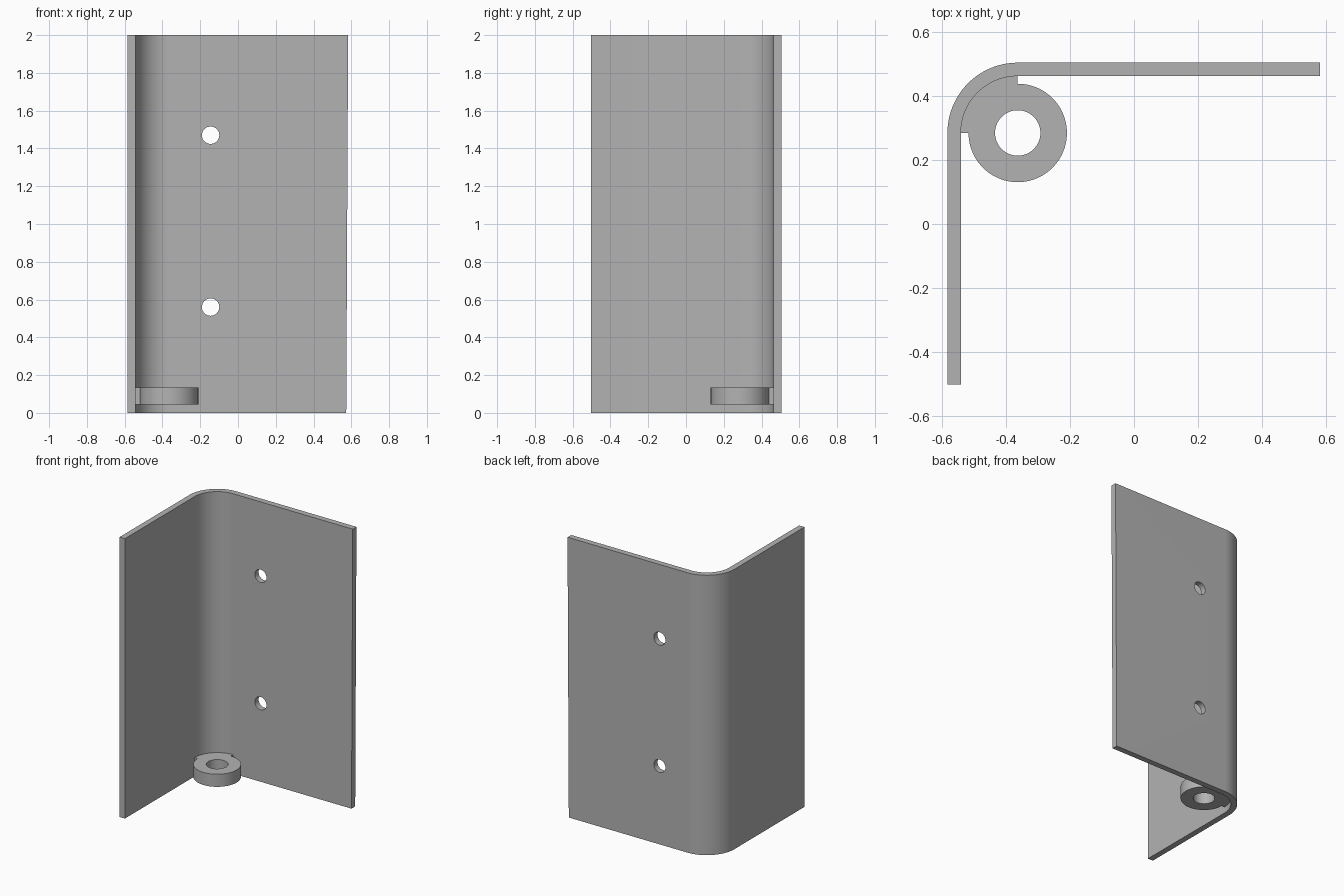
import bpy, bmesh, math
from mathutils import Matrix

if "Cube" in bpy.data.objects:
    bpy.data.objects.remove(bpy.data.objects["Cube"])

steel = bpy.data.materials.new("grey steel")
steel.use_nodes = True
GREY = (0.45, 0.45, 0.45, 1)
steel.diffuse_color = GREY
steel.node_tree.nodes["Principled BSDF"].inputs["Base Color"].default_value = GREY

HEIGHT, THICK = 2.0, 0.042
CX, CY = -0.364, 0.285          # shared centre of the bend and the ring
R_OUT = 0.22
R_IN = R_OUT - THICK
RIGHT_END, FRONT_END = 0.583, -0.503


def arc(radius, start, end, steps):
    angles = [math.radians(start + (end - start) * i / steps) for i in range(steps + 1)]
    return [(CX + radius * math.cos(a), CY + radius * math.sin(a)) for a in angles]


def make_object(name, bm):
    bmesh.ops.recalc_face_normals(bm, faces=bm.faces)
    mesh = bpy.data.meshes.new(name)
    bm.to_mesh(mesh)
    bm.free()
    obj = bpy.data.objects.new(name, mesh)
    bpy.context.collection.objects.link(obj)
    mesh.materials.append(steel)
    return obj


def smooth(obj):
    bpy.ops.object.select_all(action="DESELECT")
    obj.select_set(True)
    bpy.context.view_layer.objects.active = obj
    bpy.ops.object.shade_smooth_by_angle(angle=math.radians(30))


def strip_solid(name, outer, inner, z0, z1, closed):
    """Solid between two matching outlines, raised from z0 to z1."""
    bm = bmesh.new()
    rings = [[bm.verts.new((x, y, z)) for x, y in pts]
             for pts, z in ((outer, z0), (outer, z1), (inner, z1), (inner, z0))]
    count = len(outer)
    for i in range(count if closed else count - 1):
        j = (i + 1) % count
        for a, b in zip(rings, rings[1:] + rings[:1]):
            bm.faces.new((a[i], a[j], b[j], b[i]))
    if not closed:
        for i in (0, -1):
            bm.faces.new([ring[i] for ring in rings])
    return make_object(name, bm)


# Bent corner plate
def wall_outline(radius):
    return ([(RIGHT_END, CY + radius)] + arc(radius, 90, 180, 32)
            + [(CX - radius, FRONT_END)])


plate = strip_solid("corner_plate", wall_outline(R_OUT), wall_outline(R_IN), 0, HEIGHT, False)

# Slight taper on the free edge of the back wall
for v in plate.data.vertices:
    if v.co.x > 0.5 and v.co.z < 0.1:
        v.co.x -= 0.01

# Two screw holes through the back wall
bm = bmesh.new()
for z in (0.56, 1.47):
    place = Matrix.Translation((-0.145, CY + R_OUT, z)) @ Matrix.Rotation(math.pi / 2, 4, "X")
    bmesh.ops.create_cone(bm, cap_ends=True, segments=40, radius1=0.046,
                          radius2=0.046, depth=0.3, matrix=place)
cutter = make_object("hole_cutter", bm)
cutter.hide_render = True
cut = plate.modifiers.new("screw_holes", "BOOLEAN")
cut.object = cutter
cut.operation = "DIFFERENCE"
cut.solver = "EXACT"
bpy.context.view_layer.objects.active = plate
bpy.ops.object.modifier_apply(modifier=cut.name)
bpy.data.objects.remove(cutter)
smooth(plate)

# Ring lug with a quarter web reaching into the bend
web = arc(R_IN + 0.005, 90, 180, 24)
rim = arc(0.154, 180, 450, 72)
bore = arc(0.071, 90, 180, 24) + arc(0.071, 180, 450, 72)
bm = bmesh.new()
lug = strip_solid("ring_lug", web + rim, bore, 0.045, 0.135, True)
bm.from_mesh(lug.data)
bmesh.ops.remove_doubles(bm, verts=bm.verts, dist=0.0001)
bmesh.ops.recalc_face_normals(bm, faces=bm.faces)
bm.to_mesh(lug.data)
bm.free()
smooth(lug)
